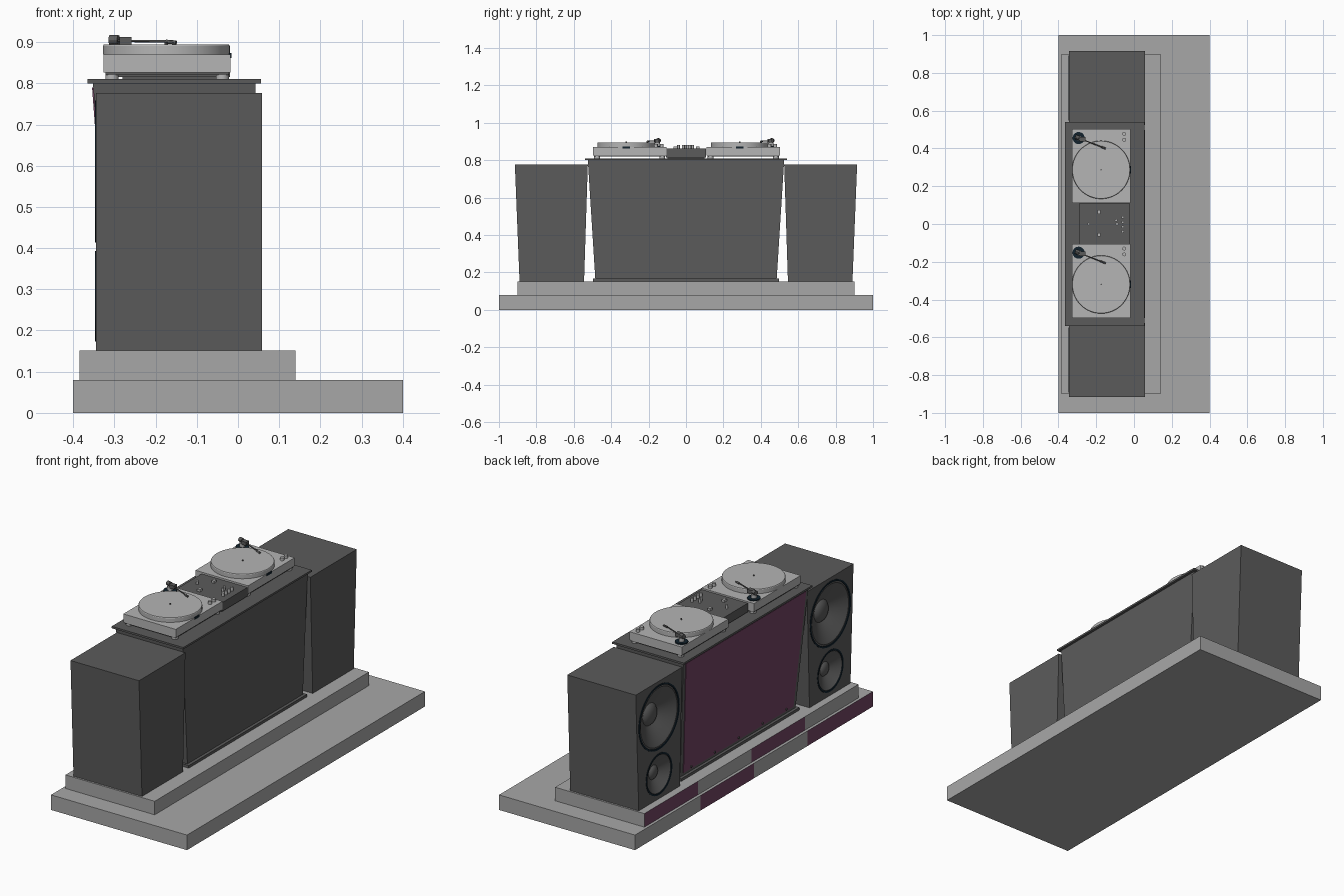
import bpy, bmesh, math
from mathutils import Matrix, Vector

if "Cube" in bpy.data.objects:
    bpy.data.objects.remove(bpy.data.objects["Cube"])


def mat(name, rgb):
    m = bpy.data.materials.new(name)
    m.diffuse_color = (*rgb, 1)
    m.use_nodes = True
    m.node_tree.nodes["Principled BSDF"].inputs["Base Color"].default_value = m.diffuse_color
    return m


GRAY = mat("stage gray", (0.39, 0.39, 0.39))
LIGHT = mat("turntable gray", (0.46, 0.46, 0.46))
DARK = mat("charcoal", (0.105, 0.105, 0.105))
PURPLE = mat("plum", (0.17, 0.058, 0.125))
BLACK = mat("blue black", (0.006, 0.016, 0.026))


def finish(bm, name, *mats):
    bmesh.ops.recalc_face_normals(bm, faces=bm.faces)
    me = bpy.data.meshes.new(name)
    bm.to_mesh(me)
    bm.free()
    ob = bpy.data.objects.new(name, me)
    bpy.context.collection.objects.link(ob)
    for m in mats:
        me.materials.append(m)
    return ob


def taper(name, z0, bottom, z1, top, m):
    """Box between two rectangles, each (x0, x1, y0, y1)."""
    bm = bmesh.new()
    rings = []
    for z, (x0, x1, y0, y1) in ((z0, bottom), (z1, top)):
        rings.append([bm.verts.new((x, y, z)) for x, y in
                      ((x0, y0), (x1, y0), (x1, y1), (x0, y1))])
    a, b = rings
    bm.faces.new(a)
    bm.faces.new(b)
    for i in range(4):
        j = (i + 1) % 4
        bm.faces.new((a[i], a[j], b[j], b[i]))
    return finish(bm, name, m)


def box(name, x0, x1, y0, y1, z0, z1, m):
    return taper(name, z0, (x0, x1, y0, y1), z1, (x0, x1, y0, y1), m)


def lathe(name, profile, loc, m, facing_x=False, steps=48, closed=False):
    """Turn (radius, height) points about z, or about -x for speaker parts."""
    bm = bmesh.new()
    vs = [bm.verts.new((r, 0, h)) for r, h in profile]
    pairs = list(zip(vs, vs[1:])) + ([(vs[-1], vs[0])] if closed else [])
    es = [bm.edges.new(p) for p in pairs]
    bmesh.ops.spin(bm, geom=vs + es, axis=(0, 0, 1), cent=(0, 0, 0),
                   angle=math.tau, steps=steps)
    bmesh.ops.remove_doubles(bm, verts=bm.verts, dist=1e-5)
    turn = Matrix.Rotation(-math.pi / 2, 4, 'Y') if facing_x else Matrix()
    bm.transform(Matrix.Translation(loc) @ turn)
    return finish(bm, name, m)


def disc(name, x, y, z0, z1, r, m, steps=24):
    return lathe(name, [(0, 0), (r, 0), (r, z1 - z0), (0, z1 - z0)], (x, y, z0), m, steps=steps)


def rod(name, p, q, r, m):
    p, q = Vector(p), Vector(q)
    bm = bmesh.new()
    rot = (q - p).to_track_quat('Z', 'Y').to_matrix().to_4x4()
    bmesh.ops.create_cone(bm, cap_ends=True, segments=12, radius1=r, radius2=r,
                          depth=(q - p).length,
                          matrix=Matrix.Translation((p + q) / 2) @ rot)
    return finish(bm, name, m)


def tier(name, x0, x1, half, z0, z1, odd):
    """Stage step whose audience side alternates gray and plum."""
    cuts = [-half, -0.45, 0, 0.45, half]
    bm = bmesh.new()
    rows = [[bm.verts.new((x, y, z)) for x, z in
             ((x0, z0), (x1, z0), (x1, z1), (x0, z1))] for y in cuts]
    bm.faces.new(rows[0])
    bm.faces.new(rows[-1])
    for i, (a, b) in enumerate(zip(rows, rows[1:])):
        for k in range(4):
            n = (k + 1) % 4
            f = bm.faces.new((a[k], a[n], b[n], b[k]))
            f.material_index = int(k == 3 and i % 2 == odd)
    return finish(bm, name, GRAY, PURPLE)


# Stage
tier("stage_lower", -0.4, 0.4, 1.0, 0, 0.08, 0)
tier("stage_upper", -0.385, 0.14, 0.9, 0.08, 0.152, 1)

# Desk: foot, tapered body, top boards
box("desk_foot", -0.32, 0.058, -0.497, 0.497, 0.152, 0.166, DARK)
LOW, HIGH = 0.166, 0.80
taper("desk_body", LOW, (-0.305, 0.042, -0.485, 0.485),
      HIGH, (-0.352, 0.042, -0.525, 0.525), DARK)
box("desk_top", -0.365, 0.056, -0.54, 0.54, 0.80, 0.81, DARK)


# Plum panel on the leaning audience side
def lean(z):
    return -0.305 - 0.047 * (z - LOW) / (HIGH - LOW)


pa, pb = 0.18, 0.79
taper("desk_panel", pa, (lean(pa) - 0.003, lean(pa) + 0.003, -0.462, 0.462),
      pb, (lean(pb) - 0.003, lean(pb) + 0.003, -0.505, 0.505), PURPLE)
for y in (-0.4, -0.2, 0, 0.2, 0.4):
    rod("panel_stud", (lean(0.19) - 0.007, y, 0.192), (lean(0.19), y, 0.192), 0.006, DARK)

# Speakers with two recessed drivers each
X = -0.345
for s in (1, -1):
    ins, outs = sorted((s * 0.545, s * 0.89)), sorted((s * 0.525, s * 0.915))
    cab = taper("speaker_cabinet", 0.152, (X, 0.058, *ins), 0.777, (X, 0.058, *outs), DARK)
    cutters = []
    for z, r in ((0.586, 0.172), (0.283, 0.11)):
        c = (X, s * 0.72, z)
        cut = lathe("driver_cutter", [(0, -0.09), (r - 0.006, -0.09), (r - 0.006, 0.05), (0, 0.05)],
                    c, DARK, True)
        cut.hide_render = True
        cutters.append(cut)
        mod = cab.modifiers.new("hole", 'BOOLEAN')
        mod.object, mod.solver = cut, 'EXACT'
        lathe("speaker_rim", [(r, -0.01), (r, 0.002), (r - 0.009, 0.002), (r - 0.009, -0.01)],
              c, BLACK, True, closed=True)
        d = 0.32 * r
        lathe("speaker_cone", [(0, -0.085), (r - 0.005, -0.085), (r - 0.005, -0.004),
                               (r * 0.90, -0.001), (r * 0.84, -0.006), (r * 0.34, -d),
                               (r * 0.28, -d * 0.8), (r * 0.15, -d * 0.65), (0, -d * 0.6)],
              c, DARK, True)
    # Bake the holes, then drop the cutters
    dg = bpy.context.evaluated_depsgraph_get()
    baked = bpy.data.meshes.new_from_object(cab.evaluated_get(dg))
    cab.modifiers.clear()
    cab.data = baked
    for cut in cutters:
        bpy.data.objects.remove(cut)

# Turntables (same way round, one at each end)
for dy in (0, -0.607):
    y0, y1, py = 0.11 + dy, 0.502 + dy, 0.287 + dy
    box("turntable_plinth", -0.327, -0.018, y0, y1, 0.826, 0.87, LIGHT)
    box("turntable_base", -0.322, -0.023, y0 + 0.005, y1 - 0.005, 0.82, 0.826, DARK)
    for x in (-0.306, -0.038):
        for y in (y0 + 0.022, y1 - 0.022):
            disc("turntable_foot", x, y, 0.81, 0.822, 0.016, LIGHT)
    lathe("platter", [(0, 0), (0.154, 0), (0.154, 0.021), (0.152, 0.024), (0, 0.024)],
          (-0.174, py, 0.87), LIGHT, steps=64)
    disc("spindle", -0.174, py, 0.893, 0.899, 0.004, DARK, 12)
    # Tonearm
    ty = 0.455 + dy
    disc("tonearm_base", -0.293, ty, 0.87, 0.876, 0.032, BLACK, 32)
    disc("tonearm_pillar", -0.293, ty, 0.876, 0.895, 0.014, LIGHT)
    box("tonearm_pivot", -0.288, -0.258, ty - 0.018, ty + 0.006, 0.893, 0.912, DARK)
    rod("tonearm_weight", (-0.311, ty + 0.007, 0.905), (-0.290, ty, 0.905), 0.012, DARK)
    rod("tonearm_tube", (-0.293, ty, 0.903), (-0.165, ty - 0.05, 0.902), 0.003, DARK)
    rod("tonearm_head", (-0.175, ty - 0.046, 0.901), (-0.150, ty - 0.056, 0.899), 0.005, DARK)
    # Buttons and speed marker
    for by in (0.477, 0.446):
        disc("turntable_button", -0.052, by + dy, 0.87, 0.885, 0.010, LIGHT)
    box("speed_marker", -0.026, -0.016, py - 0.02, py + 0.02, 0.862, 0.873, BLACK)

# Mixer with knobs and faders
box("mixer_body", -0.29, -0.02, -0.108, 0.108, 0.815, 0.862, DARK)
box("mixer_base", -0.28, -0.03, -0.10, 0.10, 0.81, 0.815, DARK)
for x, y in ((-0.24, 0), (-0.09, 0), (-0.06, 0.035), (-0.06, 0.01), (-0.06, -0.015),
             (-0.06, -0.04), (-0.095, 0.02)):
    disc("mixer_knob", x, y, 0.862, 0.882, 0.007, LIGHT, 16)
for y in (0.063, -0.057):
    box("mixer_fader", -0.193, -0.177, y - 0.01, y + 0.01, 0.862, 0.874, LIGHT)

# Smooth round parts, keep edges sharp
bpy.ops.object.select_all(action='SELECT')
bpy.context.view_layer.objects.active = bpy.context.selected_objects[0]
bpy.ops.object.shade_smooth_by_angle(angle=math.radians(30))
